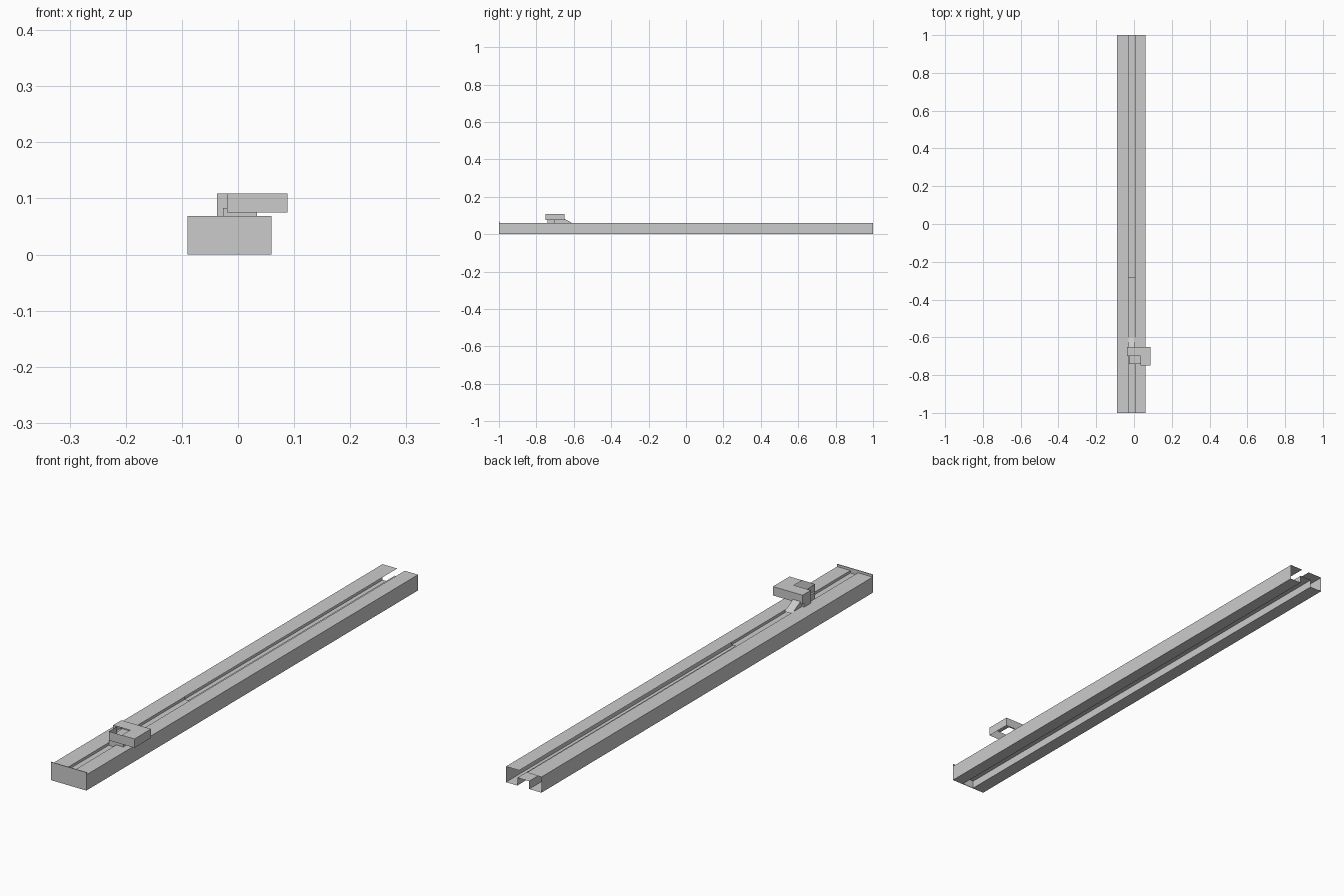
import bpy

if "Cube" in bpy.data.objects:
    bpy.data.objects.remove(bpy.data.objects["Cube"])


def make(name, verts, faces):
    me = bpy.data.meshes.new(name)
    me.from_pydata(verts, [], faces)
    me.update()
    ob = bpy.data.objects.new(name, me)
    bpy.context.collection.objects.link(ob)
    return ob


def sweep_y(name, profile, y0, y1):
    """Open sheet: xz profile drawn along y."""
    n = len(profile)
    verts = [(x, y, z) for y in (y0, y1) for x, z in profile]
    return make(name, verts, [(i, i + 1, n + i + 1, n + i) for i in range(n - 1)])


def box(name, x, y, z):
    verts = [(a, b, c) for a in x for b in y for c in z]
    faces = [(0, 1, 3, 2), (4, 6, 7, 5), (0, 4, 5, 1), (2, 3, 7, 6), (0, 2, 6, 4), (1, 5, 7, 3)]
    return make(name, verts, faces)


# Slotted sheet rail with a raised channel underneath
sweep_y("rail", [(-.028, .06), (-.09, .06), (-.09, 0), (-.038, 0), (-.038, .03),
                 (.012, .03), (.012, 0), (.06, 0), (.06, .06), (.004, .06)], -1, 1)

# Shallow slot floor in the front part
sweep_y("slot_floor", [(-.028, .06), (-.028, .05), (.004, .05), (.004, .06)], -1, -.28)

# Front end plate
box("end_plate", (-.09, .06), (-1, -.997), (0, .069))

# Slider cap: hollow shell open underneath, notch in its top
outline = [(-.037, -.65), (-.037, -.70), (-.02, -.70), (-.02, -.75), (.088, -.75), (.088, -.65)]
n = len(outline)
make("slider_cap_walls", [(x, y, z) for z in (.075, .109) for x, y in outline],
     [(i, (i + 1) % n, n + (i + 1) % n, n + i) for i in range(n)])
top = [(-.037, -.65), (-.037, -.70), (.034, -.70), (.034, -.75), (.088, -.75), (.088, -.65)]
make("slider_cap_top", [(x, y, .109) for x, y in top], [(0, 1, 2, 5), (2, 3, 4, 5)])

# Slider neck and foot
box("slider_neck", (-.027, .008), (-.74, -.66), (.05, .083))
box("slider_foot", (.008, .034), (-.74, -.70), (.06, .077))
box("slider_side", (-.037, -.027), (-.70, -.66), (.06, .08))

# Sloping tongue behind the slider
make("slider_tongue", [(x, y, z) for x in (-.028, .004)
                       for y, z in ((-.60, .055), (-.66, .055), (-.66, .088))],
     [(0, 1, 2), (3, 5, 4), (0, 2, 5, 3), (0, 3, 4, 1), (1, 4, 5, 2)])
